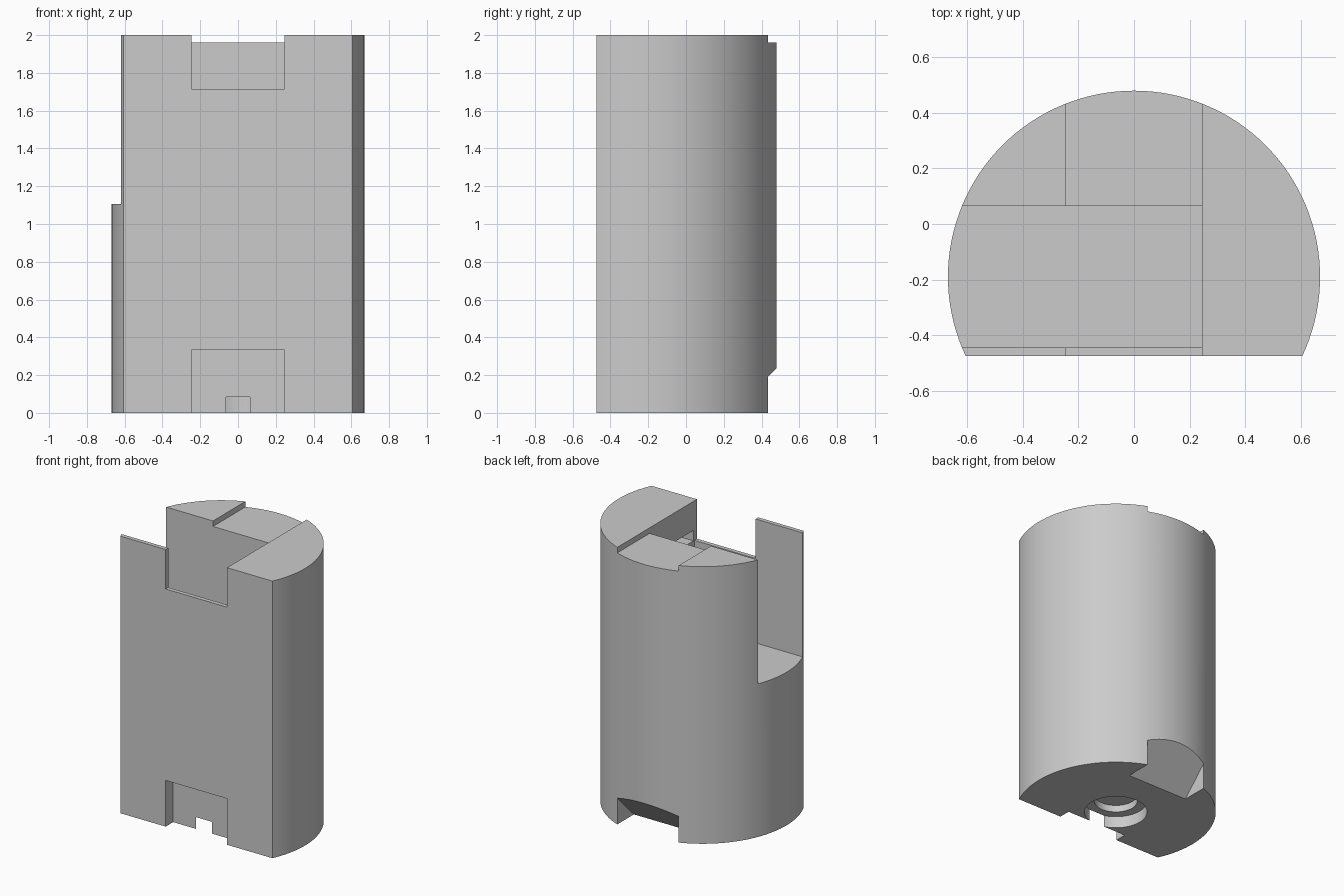
import bpy
from mathutils import Matrix

if "Cube" in bpy.data.objects:
    bpy.data.objects.remove(bpy.data.objects["Cube"])

AXIS_Y = -0.19      # centre line of the round body
RADIUS = 0.67
FRONT = -0.475      # flat front plane
HALF = 0.245        # half width of the notches

grey = bpy.data.materials.new("plain grey")
grey.use_nodes = True
colour = (0.6, 0.6, 0.6, 1)
grey.diffuse_color = colour
grey.node_tree.nodes["Principled BSDF"].inputs["Base Color"].default_value = colour


def cylinder(name, radius, z0, z1, sides=96):
    bpy.ops.mesh.primitive_cylinder_add(vertices=sides, radius=radius, depth=z1 - z0,
                                        location=(0, AXIS_Y, (z0 + z1) / 2))
    obj = bpy.context.object
    obj.name = name
    return obj


def box(name, x, y, z):
    bpy.ops.mesh.primitive_cube_add(size=1)
    obj = bpy.context.object
    obj.name = name
    size = [b - a for a, b in (x, y, z)]
    mid = [(a + b) / 2 for a, b in (x, y, z)]
    obj.data.transform(Matrix.Translation(mid) @ Matrix.Diagonal((*size, 1)))
    return obj


def wedge(name, half, inner, outer):
    # 45 degree ramp: depth equals height
    rise = outer - inner
    verts = [(x, y, z) for x in (-half, half)
             for y, z in ((inner - 0.1, -0.1), (outer, -0.1), (outer, rise))]
    faces = [(0, 1, 2), (5, 4, 3), (0, 3, 4, 1), (1, 4, 5, 2), (2, 5, 3, 0)]
    mesh = bpy.data.meshes.new(name)
    mesh.from_pydata(verts, [], faces)
    obj = bpy.data.objects.new(name, mesh)
    bpy.context.collection.objects.link(obj)
    return obj


def recalc(obj):
    import bmesh
    bm = bmesh.new()
    bm.from_mesh(obj.data)
    bmesh.ops.recalc_face_normals(bm, faces=bm.faces)
    bm.to_mesh(obj.data)
    bm.free()


# Round body with a flat front
body = cylinder("body", RADIUS, 0, 2, 128)
body.data.materials.append(grey)

cutters = [
    box("front_flat_cutter", (-1, 1), (-1, FRONT), (-1, 3)),
    # Deep pocket, open to one side and to the top
    box("pocket_cutter", (-1, HALF), (-0.445, 0.065), (1.105, 3)),
    # Front and back notches at the top
    box("top_front_notch_cutter", (-HALF, HALF), (-1, -0.3), (1.715, 3)),
    box("top_back_notch_cutter", (-HALF, HALF), (0, 1), (1.96, 3)),
    # Small recess in the pocket side wall
    box("side_recess_cutter", (0.2, 0.4), (-0.435, -0.2), (1.715, 1.79)),
    # Notches at the foot
    box("foot_front_notch_cutter", (-HALF, HALF), (-1, -0.39), (-1, 0.333)),
    wedge("foot_back_ramp_cutter", HALF, 0.244, 0.8),
    # Stepped socket in the underside
    cylinder("socket_cutter", 0.21, -0.5, 0.085, 64),
    cylinder("socket_bore_cutter", 0.145, -0.5, 0.135, 64),
]

for cutter in cutters:
    recalc(cutter)
    cutter.data.materials.append(grey)
    mod = body.modifiers.new(cutter.name, "BOOLEAN")
    mod.operation = "DIFFERENCE"
    mod.solver = "EXACT"
    mod.object = cutter

# Apply the cuts, then drop the helpers
bpy.ops.object.select_all(action="DESELECT")
bpy.context.view_layer.objects.active = body
body.select_set(True)
for mod in list(body.modifiers):
    bpy.ops.object.modifier_apply(modifier=mod.name)
for cutter in cutters:
    bpy.data.objects.remove(cutter)

bpy.ops.object.shade_smooth_by_angle(angle=0.5)
